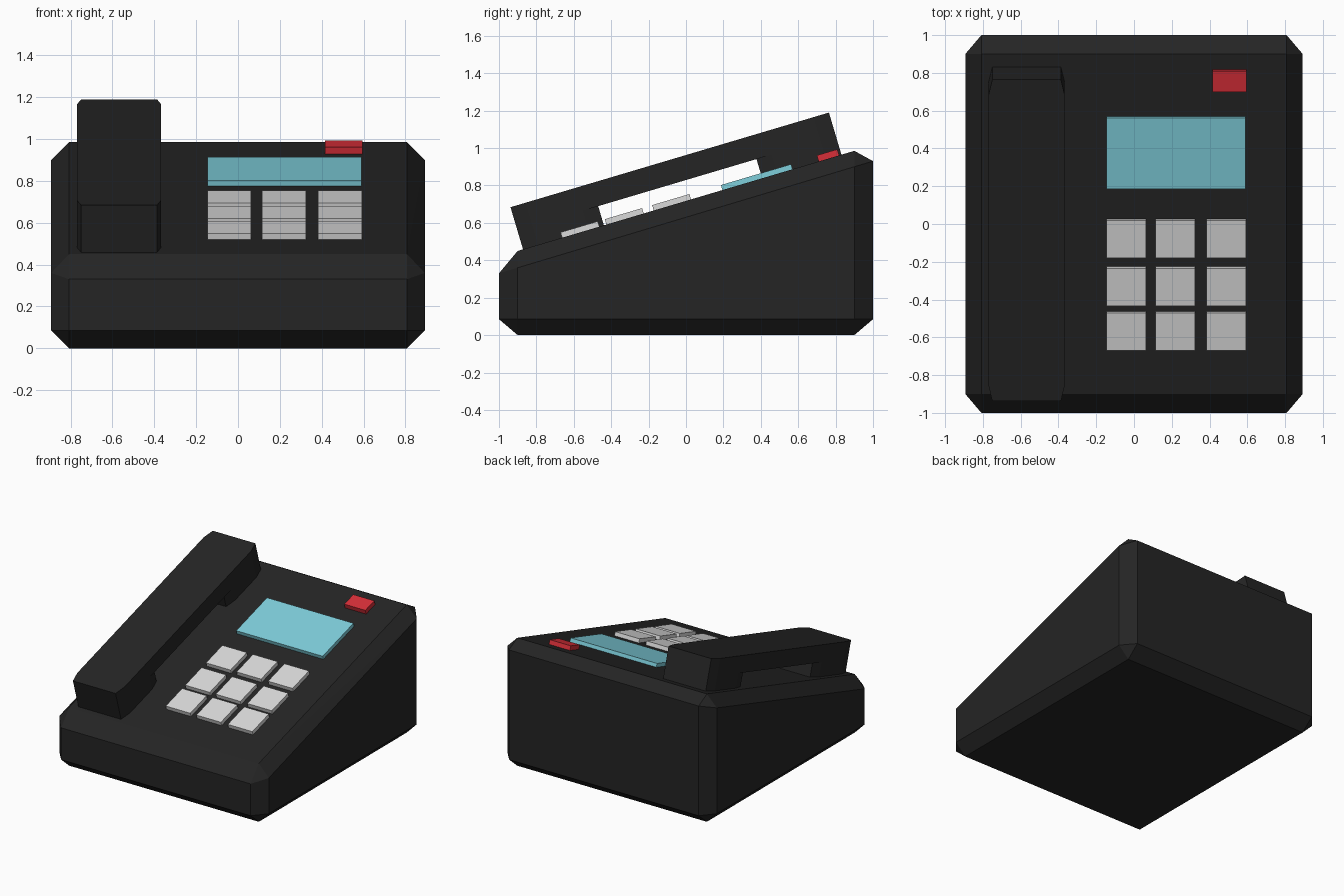
import bpy
import bmesh
from math import atan2
from mathutils import Matrix

if "Cube" in bpy.data.objects:
    bpy.data.objects.remove(bpy.data.objects["Cube"], do_unlink=True)


def material(name, rgb):
    mat = bpy.data.materials.new(name)
    mat.use_nodes = True
    colour = (*rgb, 1)
    mat.diffuse_color = colour
    mat.node_tree.nodes["Principled BSDF"].inputs["Base Color"].default_value = colour
    return mat


BLACK = material("black plastic", (0.018, 0.018, 0.018))
GREY = material("light grey keys", (0.7, 0.7, 0.7))
BLUE = material("pale blue screen", (0.21, 0.62, 0.71))
RED = material("red button", (0.68, 0.028, 0.04))

# Frame of the sloped top: x across, y up the slope, z away from it
FRONT_Z, BACK_Z, TOP_Y = 0.45, 0.985, 0.9
SLOPE = (Matrix.Translation((0, 0, (FRONT_Z + BACK_Z) / 2))
         @ Matrix.Rotation(atan2(BACK_Z - FRONT_Z, 2 * TOP_Y), 4, 'X'))


def finish(name, bm, mat, matrix=None):
    bmesh.ops.recalc_face_normals(bm, faces=bm.faces)
    mesh = bpy.data.meshes.new(name)
    bm.to_mesh(mesh)
    bm.free()
    mesh.materials.append(mat)
    obj = bpy.data.objects.new(name, mesh)
    if matrix:
        obj.matrix_world = matrix
    bpy.context.collection.objects.link(obj)


def prism(bm, x, y, z, cut_x=0, cut_y=0):
    """Upright block given by ranges, with optional chamfered plan corners."""
    if cut_x:
        plan = [(x[0] + cut_x, y[0]), (x[1] - cut_x, y[0]),
                (x[1], y[0] + cut_y), (x[1], y[1] - cut_y),
                (x[1] - cut_x, y[1]), (x[0] + cut_x, y[1]),
                (x[0], y[1] - cut_y), (x[0], y[0] + cut_y)]
    else:
        plan = [(x[0], y[0]), (x[1], y[0]), (x[1], y[1]), (x[0], y[1])]
    low = [bm.verts.new((*p, z[0])) for p in plan]
    high = [bm.verts.new((*p, z[1])) for p in plan]
    bm.faces.new(low[::-1])
    bm.faces.new(high)
    for i in range(len(plan)):
        j = (i + 1) % len(plan)
        bm.faces.new((low[i], low[j], high[j], high[i]))


# Wedge body with every edge chamfered
bm = bmesh.new()
X_IN, X_OUT = 0.808, 0.893
for s in (-1, 1):
    for y, top, side, end in ((-1, FRONT_Z, 0.36, 0.33), (1, BACK_Z, 0.9, 0.93)):
        for p in ((X_IN, TOP_Y, 0), (X_OUT, TOP_Y, 0.085), (X_IN, 1, 0.085),
                  (X_OUT, TOP_Y, side), (X_IN, 1, end), (X_IN, TOP_Y, top)):
            bm.verts.new((s * p[0], y * p[1], p[2]))
bmesh.ops.convex_hull(bm, input=bm.verts)
bmesh.ops.dissolve_limit(bm, angle_limit=0.02, verts=bm.verts, edges=bm.edges)
finish("body", bm, BLACK)

# Handset: grip bridging the mouthpiece and the earpiece
WIDTH = (-0.77, -0.367)
for name, y, z in (("handset_grip", (-0.909, 0.867), (0.107, 0.235)),
                   ("handset_mouthpiece", (-0.909, -0.458), (-0.01, 0.107)),
                   ("handset_earpiece", (0.425, 0.867), (-0.01, 0.107))):
    bm = bmesh.new()
    prism(bm, WIDTH, y, z, 0.02, 0.085)
    finish(name, bm, BLACK, SLOPE)

# Keypad of three rows and three columns
for row, y in enumerate((-0.691, -0.444, -0.18)):
    for col, x in enumerate((-0.146, 0.115, 0.383)):
        bm = bmesh.new()
        prism(bm, (x, x + 0.209), (y, y + 0.208), (-0.01, 0.03))
        finish(f"key_{row + 1}_{col + 1}", bm, GREY, SLOPE)

# Screen and red button
bm = bmesh.new()
prism(bm, (-0.146, 0.591), (0.203, 0.594), (-0.01, 0.028))
finish("screen", bm, BLUE, SLOPE)
bm = bmesh.new()
prism(bm, (0.416, 0.595), (0.74, 0.854), (-0.01, 0.034))
finish("red_button", bm, RED, SLOPE)
